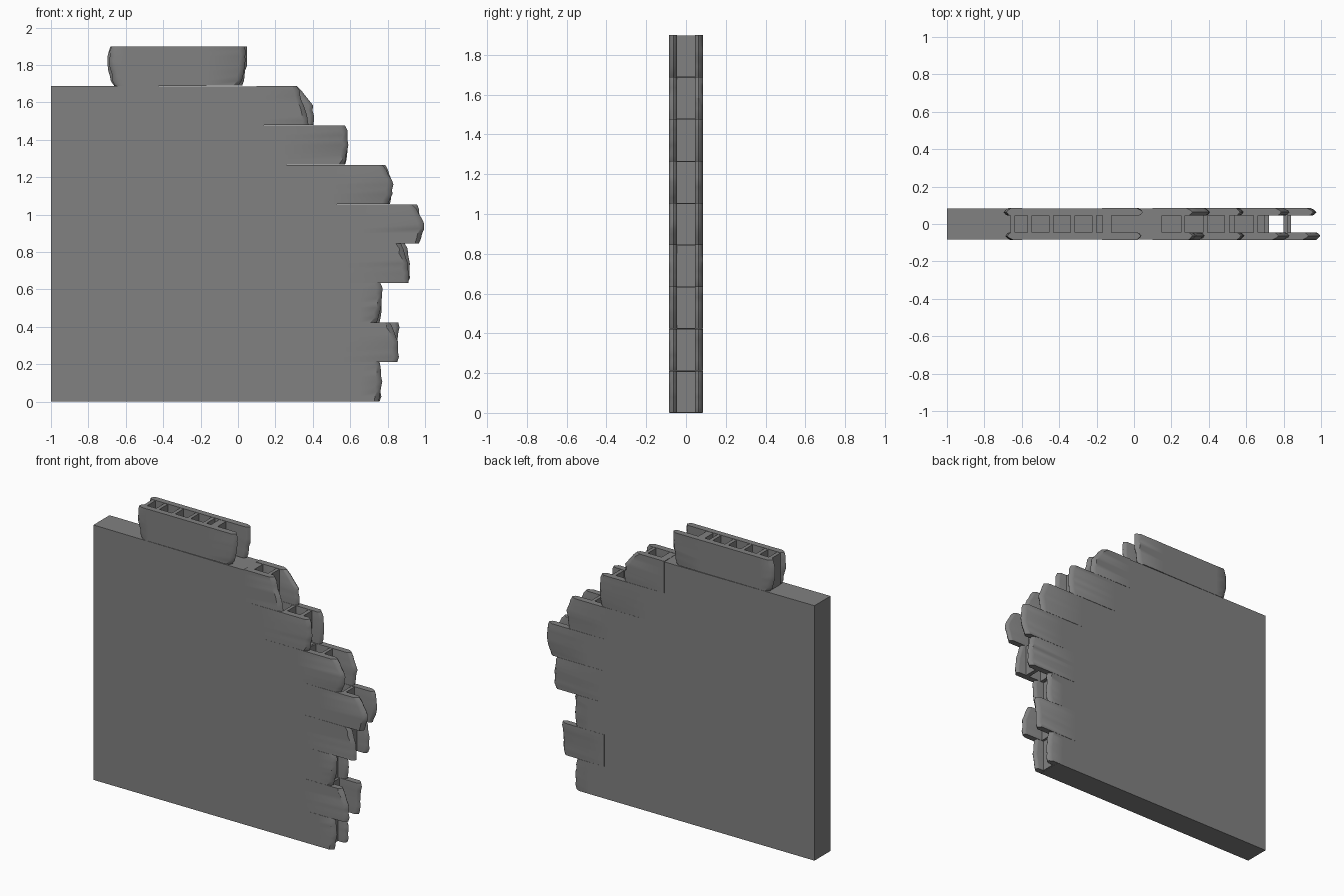
import bpy, bmesh, random

if "Cube" in bpy.data.objects:
    bpy.data.objects.remove(bpy.data.objects["Cube"])

random.seed(4)
H = 0.211            # course height
Y = 0.085            # half thickness of the wall
YI = 0.045           # inner face of the block shells

concrete = bpy.data.materials.new("concrete grey")
concrete.diffuse_color = (0.22, 0.22, 0.22, 1)
concrete.use_nodes = True
concrete.node_tree.nodes["Principled BSDF"].inputs["Base Color"].default_value = concrete.diffuse_color


def finish(name, bm, angle=0.6):
    bmesh.ops.recalc_face_normals(bm, faces=bm.faces)
    me = bpy.data.meshes.new(name)
    bm.to_mesh(me)
    bm.free()
    ob = bpy.data.objects.new(name, me)
    bpy.context.collection.objects.link(ob)
    me.materials.append(concrete)
    bpy.ops.object.select_all(action='DESELECT')
    ob.select_set(True)
    bpy.context.view_layer.objects.active = ob
    bpy.ops.object.shade_smooth_by_angle(angle=angle)
    return ob


def add_box(bm, x0, x1, y0, y1, z0, z1):
    v = bmesh.ops.create_cube(bm, size=1)["verts"]
    bmesh.ops.scale(bm, vec=(x1 - x0, y1 - y0, z1 - z0), verts=v)
    bmesh.ops.translate(bm, vec=((x0 + x1) / 2, (y0 + y1) / 2, (z0 + z1) / 2), verts=v)


def add_shell(bm, x0, ends, z0, z1, side, direction=1):
    """One face shell of a hollow block: square at x0, crumbled at the other end."""
    top, mid, low = ends
    n = 8
    rings = []
    for i in range(n + 1):
        t = i / n
        xe = low + (mid - low) * t * 2 if t < 0.5 else mid + (top - mid) * (t * 2 - 1)
        if i in (0, n):
            xe -= 0.008 * direction
        else:
            xe += random.uniform(-0.005, 0.003) * direction
        d = direction
        chip = random.uniform(0.02, 0.035)
        prof = [(x0, Y), (xe - chip * d, Y), (xe - 0.008 * d, Y - 0.012),
                (xe, Y - 0.022), (xe - 0.012 * d, YI + 0.004), (xe - 0.022 * d, YI), (x0, YI)]
        z = z0 + (z1 - z0) * t
        rings.append([bm.verts.new((x, side * y, z)) for x, y in prof])
    for a, b in zip(rings, rings[1:]):
        for k in range(len(a)):
            j = (k + 1) % len(a)
            bm.faces.new((a[k], a[j], b[j], b[k]))
    bm.faces.new(rings[0])
    bm.faces.new(rings[-1])


# solid part of the wall, stepped along the broken edge
rights = [0.69, 0.58, 0.69, 0.59, 0.69, 0.53, 0.26, 0.14]
outline = [(-1, 0)]
for r, x in enumerate(rights):
    outline += [(x, r * H), (x, (r + 1) * H - (0.004 if r == 7 else 0))]
outline.append((-1, 8 * H))
bm = bmesh.new()
face = bm.faces.new([bm.verts.new((x, -Y + 0.001, z)) for x, z in outline])
ext = bmesh.ops.extrude_face_region(bm, geom=[face])["geom"]
bmesh.ops.translate(bm, vec=(0, 2 * Y - 0.002, 0),
                    verts=[g for g in ext if isinstance(g, bmesh.types.BMVert)])
finish("wall_body", bm, 0.3)

# broken hollow blocks: course, start x, front end (top, middle, bottom), back end
blocks = [
    (0, 0.65, (0.765, 0.77, 0.76), (0.755, 0.765, 0.765)),
    (1, 0.54, (0.82, 0.855, 0.86), (0.865, 0.855, 0.85)),
    (2, 0.65, (0.77, 0.77, 0.75), (0.765, 0.765, 0.765)),
    (3, 0.55, (0.88, 0.91, 0.92), (0.90, 0.92, 0.915)),
    (4, 0.65, (0.94, 1.00, 0.975), (0.965, 0.975, 0.95)),
    (5, 0.49, (0.78, 0.835, 0.81), (0.795, 0.83, 0.82)),
    (6, 0.22, (0.58, 0.59, 0.575), (0.575, 0.59, 0.58)),
    (7, 0.10, (0.32, 0.35, 0.385), (0.32, 0.40, 0.41)),
    (8, -0.17, (0.045, 0.04, 0.01), (0.055, 0.045, 0.03)),
]
for r, x0, front, back in blocks:
    bm = bmesh.new()
    z0, z1 = r * H + 0.001, (r + 1) * H
    add_shell(bm, x0, front, z0, z1, -1)
    add_shell(bm, x0, back, z0, z1, 1)
    # cross webs between the cores
    end = min(min(front), min(back)) - 0.02
    for a, b in ((0.002, 0.05), (0.15, 0.172), (0.265, 0.29)):
        if x0 + b < end:
            add_box(bm, x0 + a, x0 + b, -YI, YI, z0, z1 - 0.002)
    finish(f"broken_block_{r}", bm)

# full block of the top course, crumbled at its left end
bm = bmesh.new()
z0, z1 = 8 * H, 9 * H
for s, ends in ((-1, (-0.685, -0.685, -0.665)), (1, (-0.69, -0.70, -0.67))):
    add_shell(bm, -0.60, ends, z0, z1, s, -1)
    y0, y1 = sorted((s * YI, s * (Y - 0.001)))
    add_box(bm, -0.60, -0.169, y0, y1, z0, z1)
for x in (-0.66, -0.57, -0.455, -0.34, -0.225):
    add_box(bm, x, x + 0.024, -YI, YI, z0, z1 - 0.002)
finish("top_block", bm)
